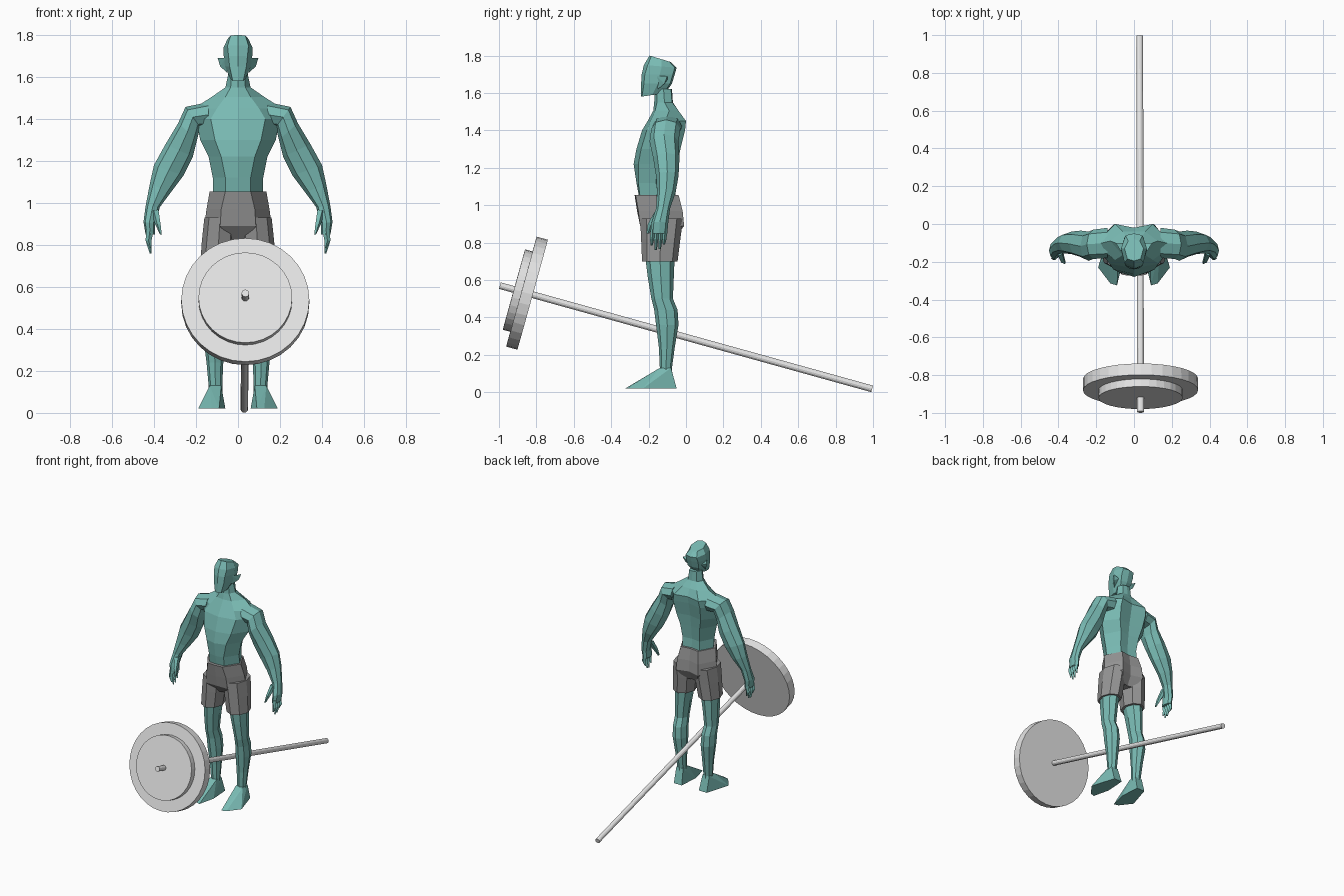
import bpy, bmesh, math
from mathutils import Vector


def material(name, rgb):
    m = bpy.data.materials.new(name)
    m.diffuse_color = (*rgb, 1)
    return m


SKIN = material("teal_skin", (0.19, 0.49, 0.45))
CLOTH = material("grey_cloth", (0.30, 0.30, 0.30))
STEEL = material("pale_steel", (0.78, 0.78, 0.78))


def finish(name, bm, mat, mirror=False):
    bmesh.ops.recalc_face_normals(bm, faces=bm.faces)
    me = bpy.data.meshes.new(name)
    bm.to_mesh(me)
    bm.free()
    me.materials.append(mat)
    ob = bpy.data.objects.new(name, me)
    bpy.context.collection.objects.link(ob)
    if mirror:
        ob.modifiers.new("mirror", 'MIRROR').use_mirror_merge = False
    return ob


def skin_rings(bm, rings):
    """Bridge point rings into a closed, capped tube."""
    loops = [[bm.verts.new(p) for p in r] for r in rings]
    n = len(loops[0])
    for a, b in zip(loops, loops[1:]):
        for i in range(n):
            j = (i + 1) % n
            bm.faces.new((a[i], a[j], b[j], b[i]))
    bm.faces.new(loops[0])
    bm.faces.new(loops[-1])


def symmetric(name, levels, mat):
    """Loft levels: front z, back z, front y, three (x, y) side points, back y."""
    rings = []
    for zf, zb, yf, x1, y1, x2, y2, x3, y3, yb in levels:
        half = [(x1, y1), (x2, y2), (x3, y3)]
        pts = [(0, yf)] + half + [(0, yb)] + [(-x, y) for x, y in reversed(half)]
        rings.append([(x, y, zf + (zb - zf) * (y - yf) / (yb - yf)) for x, y in pts])
    bm = bmesh.new()
    skin_rings(bm, rings)
    return finish(name, bm, mat)


def limb(name, rings, mat, n=8):
    """Loft ellipses: outer x, z, inner x, z, front y, back y; mirrored."""
    out = []
    for xo, zo, xi, zi, yf, yb in rings:
        c = Vector(((xo + xi) / 2, (yf + yb) / 2, (zo + zi) / 2))
        u = Vector(((xo - xi) / 2, 0, (zo - zi) / 2))
        v = Vector((0, (yb - yf) / 2, 0))
        out.append([c + u * math.cos(t) + v * math.sin(t)
                    for t in (2 * math.pi * i / n for i in range(n))])
    bm = bmesh.new()
    skin_rings(bm, out)
    return finish(name, bm, mat, True)


def hull(name, pts, mat):
    bm = bmesh.new()
    for p in pts:
        bm.verts.new(p)
    bmesh.ops.convex_hull(bm, input=bm.verts)
    return finish(name, bm, mat, True)


def rod(name, a, b, radius, sides):
    a, b = Vector(a), Vector(b)
    bm = bmesh.new()
    bmesh.ops.create_cone(bm, cap_ends=True, segments=sides, radius1=radius,
                          radius2=radius, depth=(b - a).length)
    ob = finish(name, bm, STEEL)
    ob.location = (a + b) / 2
    ob.rotation_euler = (b - a).to_track_quat('Z', 'Y').to_euler()
    return ob


# Torso and neck
symmetric("torso", [
    (1.04, 1.04, -.25, .06, -.245, .12, -.15, .07, -.055, -.065),
    (1.12, 1.12, -.265, .06, -.255, .12, -.16, .07, -.06, -.07),
    (1.22, 1.22, -.28, .08, -.255, .14, -.16, .08, -.045, -.06),
    (1.30, 1.30, -.265, .11, -.24, .18, -.13, .10, -.03, -.05),
    (1.40, 1.40, -.235, .13, -.21, .20, -.12, .11, -.005, -.03),
    (1.45, 1.45, -.205, .10, -.19, .21, -.11, .10, 0, -.02),
    (1.505, 1.505, -.175, .06, -.165, .125, -.09, .06, -.04, -.04),
    (1.55, 1.55, -.17, .035, -.155, .06, -.115, .035, -.075, -.07),
    (1.62, 1.62, -.165, .03, -.155, .045, -.12, .03, -.08, -.075)], SKIN)

# Head with pointed ears
symmetric("head", [
    (1.58, 1.60, -.24, .025, -.235, .036, -.18, .025, -.12, -.11),
    (1.65, 1.65, -.24, .04, -.225, .062, -.15, .045, -.085, -.075),
    (1.70, 1.70, -.237, .045, -.22, .068, -.14, .05, -.07, -.06),
    (1.75, 1.735, -.225, .05, -.205, .068, -.13, .045, -.06, -.05),
    (1.80, 1.765, -.195, .035, -.185, .05, -.13, .03, -.09, -.08)], SKIN)
hull("ears", [(.052, -.15, 1.62), (.06, -.16, 1.69), (.097, -.10, 1.69),
              (.085, -.115, 1.65), (.055, -.10, 1.67)], SKIN)

# Arms down to the palm
limb("arms", [
    (.14, 1.48, .14, 1.36, -.18, -.02),
    (.25, 1.457, .18, 1.36, -.185, -.03),
    (.285, 1.38, .195, 1.30, -.195, -.04),
    (.345, 1.28, .215, 1.22, -.175, -.035),
    (.40, 1.18, .26, 1.13, -.16, -.04),
    (.42, 1.09, .32, 1.05, -.155, -.055),
    (.44, .985, .372, .98, -.16, -.085),
    (.45, .91, .395, .90, -.185, -.095),
    (.44, .85, .395, .85, -.19, -.10)], SKIN)

# Fingers and thumb
for i, tip in enumerate((.785, .76, .765, .79)):
    y = -.178 + .022 * i
    limb(f"finger_{i + 1}", [
        (.437, .87, .402, .87, y - .012, y + .012),
        (.44, .82, .412, .82, y - .014, y + .008),
        (.421, tip, .411, tip, y - .012, y)], SKIN, 4)
limb("thumb", [
    (.415, .96, .375, .97, -.17, -.12),
    (.395, .90, .366, .90, -.205, -.165),
    (.372, .85, .362, .85, -.212, -.195)], SKIN, 5)

# Shorts: hips and two leg tubes
symmetric("shorts_hips", [
    (1.055, 1.055, -.275, .06, -.27, .135, -.16, .07, -.04, -.05),
    (.97, .97, -.262, .08, -.255, .15, -.14, .085, -.018, -.04),
    (.89, .89, -.245, .085, -.245, .16, -.13, .09, -.01, -.035),
    (.82, .82, -.18, .05, -.19, .10, -.13, .05, -.06, -.07)], CLOTH)
limb("shorts_legs", [
    (.16, .93, .01, .93, -.245, -.015),
    (.172, .82, .012, .82, -.24, -.03),
    (.18, .70, .028, .70, -.235, -.045)], CLOTH)

# Legs
limb("legs", [
    (.165, .74, .04, .74, -.22, -.06),
    (.165, .62, .06, .62, -.205, -.065),
    (.165, .50, .075, .50, -.185, -.07),
    (.165, .44, .07, .44, -.17, -.045),
    (.165, .36, .065, .36, -.16, -.04),
    (.15, .24, .07, .24, -.145, -.06),
    (.14, .13, .075, .13, -.14, -.075),
    (.135, .06, .075, .06, -.14, -.07)], SKIN)

# Feet
hull("feet", [
    (.07, -.05, .02), (.135, -.05, .02), (.06, -.20, .02), (.19, -.23, .02),
    (.09, -.325, .02), (.125, -.315, .02), (.08, -.08, .13), (.135, -.08, .13),
    (.08, -.14, .13), (.135, -.14, .13), (.10, -.24, .07)], SKIN)

# Tilted bar with two weight plates
FRONT, BACK = Vector((.035, -.995, .57)), Vector((.03, .995, .018))


def on_bar(y):
    return FRONT.lerp(BACK, (y - FRONT.y) / (BACK.y - FRONT.y))


rod("bar", FRONT, BACK, .018, 12)
rod("large_plate", on_bar(-.88), on_bar(-.82), .305, 32)
rod("small_plate", on_bar(-.92), on_bar(-.875), .223, 32)
